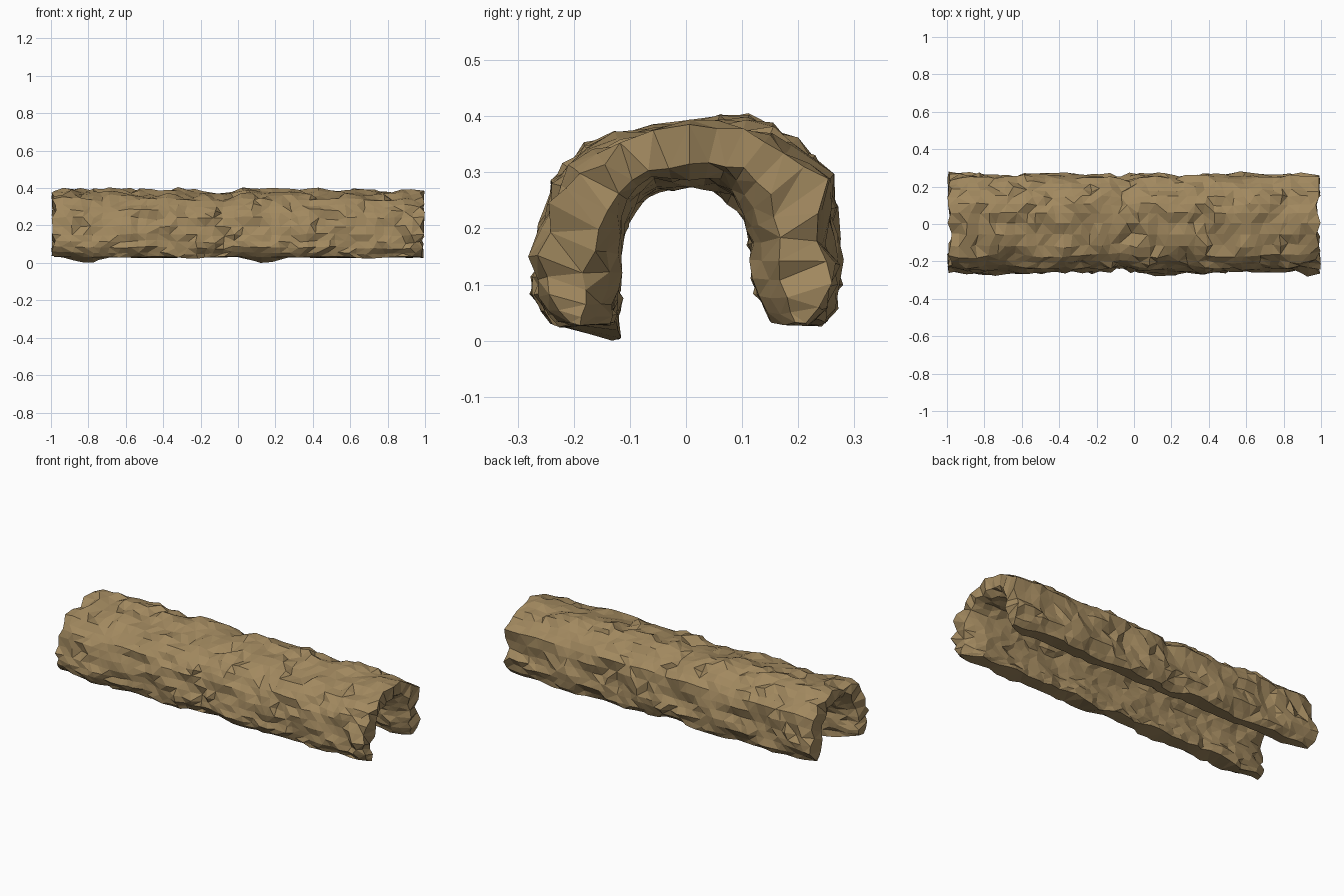
import bpy, bmesh, random
from mathutils import Vector, noise

random.seed(4)
cube = bpy.data.objects.get("Cube")
if cube:
    bpy.data.objects.remove(cube, do_unlink=True)

# Arch cross-section as (y, z), both sides run from the front foot to the back foot
OUTER = [(-.235, .03), (-.268, .08), (-.262, .15), (-.246, .24), (-.21, .305),
         (-.125, .358), (0, .385), (.1, .385), (.18, .348), (.238, .28),
         (.253, .18), (.268, .1), (.228, .03)]
INNER = [(-.145, .03), (-.137, .07), (-.133, .12), (-.126, .18), (-.102, .238),
         (-.058, .272), (0, .282), (.052, .272), (.092, .245), (.114, .2),
         (.122, .14), (.127, .08), (.152, .035)]
STATIONS = 40
SEAM = -.05
AXIS = Vector((0, 0, .13))


def refine(profile):
    """Add a curved midpoint between neighbouring profile points."""
    pts = [Vector(p) for p in profile]
    result = [pts[0]]
    for i in range(len(pts) - 1):
        before, after = pts[max(i - 1, 0)], pts[min(i + 2, len(pts) - 1)]
        result.append((pts[i] + pts[i + 1]) * .5625 - (before + after) * .0625)
        result.append(pts[i + 1])
    return result


def along_piece(x):
    """Distance from the start of the rock piece: two similar pieces meet at the seam."""
    return x + 1 if x < SEAM else x - SEAM


def rock_point(x, yz, inner):
    base = Vector((x, *yz))
    u = along_piece(x)
    out = Vector((0, base.y, max(base.z - AXIS.z, 0))).normalized()
    sample = Vector((u * 6, base.y * 9, base.z * 9))
    bump = noise.noise(sample) * .028 + noise.noise(sample * 2.7) * .022
    bump += random.uniform(-.006, .006)
    # Narrow the outside at the seam and thin the wall towards the open ends
    opening = max(0, (abs(x) - .9) / .085)
    if inner:
        bump = bump * .7 + .042 * opening
    else:
        bump -= .022 * max(0, 1 - abs(x - SEAM) / .1) + .014 * opening
    point = base + out * bump
    point.x += random.uniform(-.014, .014)
    point.z += noise.noise(sample + Vector((7, 3, 5))) * .014
    # Sagging lump on the front foot of each piece
    if inner and base.y < 0 and base.z < .04:
        sag = max(0, 1 - abs(u - .19) / .16)
        point += Vector((0, .015, -.026)) * sag
    return point


# Rock tunnel: loft the rough cross-section along x
outer, inner = refine(OUTER), refine(INNER)
bm = bmesh.new()
rings = []
for i in range(STATIONS):
    x = -.985 + 1.97 * i / (STATIONS - 1)
    ring = [bm.verts.new(rock_point(x, p, False)) for p in outer]
    ring += [bm.verts.new(rock_point(x, p, True)) for p in reversed(inner)]
    rings.append(ring)

for a, b in zip(rings, rings[1:]):
    for k in range(len(a)):
        n = (k + 1) % len(a)
        bm.faces.new((a[k], a[n], b[n], b[k]))

# End walls
for ring in (rings[0], rings[-1]):
    for k in range(len(outer) - 1):
        bm.faces.new((ring[k], ring[k + 1], ring[-2 - k], ring[-1 - k]))

bmesh.ops.triangulate(bm, faces=bm.faces[:], quad_method='SHORT_EDGE')
bmesh.ops.recalc_face_normals(bm, faces=bm.faces[:])

# Stand on the floor, centred
corners = [[f(v.co[axis] for v in bm.verts) for axis in range(3)] for f in (min, max)]
low, high = map(Vector, corners)
middle = (low + high) / 2
middle.z = low.z
bmesh.ops.translate(bm, verts=bm.verts[:], vec=-middle)

mesh = bpy.data.meshes.new("rock_tunnel")
bm.to_mesh(mesh)
bm.free()

# Sandy brown rock
rock = bpy.data.materials.new("sandy_brown_rock")
rock.use_nodes = True
colour = (.36, .25, .115, 1)
rock.diffuse_color = colour
shader = rock.node_tree.nodes["Principled BSDF"]
shader.inputs["Base Color"].default_value = colour
shader.inputs["Roughness"].default_value = .9
mesh.materials.append(rock)

tunnel = bpy.data.objects.new("rock_tunnel", mesh)
bpy.context.collection.objects.link(tunnel)
